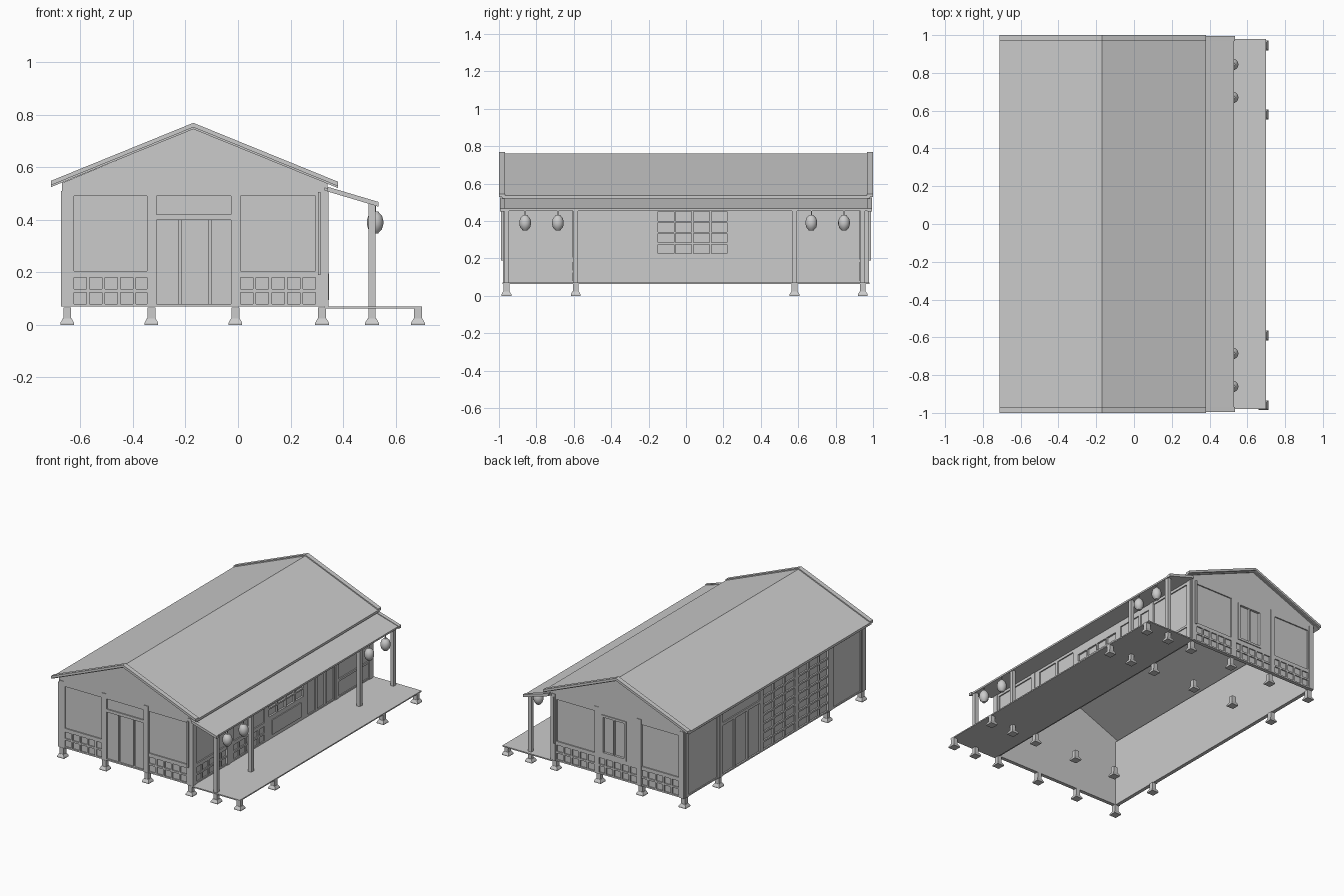
import bpy, bmesh, math

if "Cube" in bpy.data.objects:
    bpy.data.objects.remove(bpy.data.objects["Cube"])

GREY = (0.6, 0.6, 0.6, 1)
mat = bpy.data.materials.new("plain grey")
mat.use_nodes = True
mat.diffuse_color = GREY
mat.node_tree.nodes["Principled BSDF"].inputs["Base Color"].default_value = GREY

X0, X1, END = -0.67, 0.34, 0.975      # house walls
RIDGE, RIDGE_Z, SLOPE = -0.17, 0.765, 0.407
WALL_TOP, FLOOR = 0.53, 0.07
ROWS = (-0.96, -0.59, 0.58, 0.945)    # post rows along y
COLS = (-0.65, -0.33, -0.01, 0.32)    # post rows along x


def finish(name, bm):
    bmesh.ops.recalc_face_normals(bm, faces=bm.faces[:])
    me = bpy.data.meshes.new(name)
    bm.to_mesh(me)
    bm.free()
    me.materials.append(mat)
    ob = bpy.data.objects.new(name, me)
    bpy.context.collection.objects.link(ob)
    return ob


def prism(name, pts, y0, y1):
    """Extrude an x-z profile along y."""
    bm = bmesh.new()
    a = [bm.verts.new((x, y0, z)) for x, z in pts]
    b = [bm.verts.new((x, y1, z)) for x, z in pts]
    bm.faces.new(a)
    bm.faces.new(b)
    for i in range(len(pts)):
        j = (i + 1) % len(pts)
        bm.faces.new((a[i], a[j], b[j], b[i]))
    return finish(name, bm)


def box(name, x0, x1, y0, y1, z0, z1):
    return prism(name, [(x0, z0), (x1, z0), (x1, z1), (x0, z1)], y0, y1)


def lathe(name, profile, sides, loc, turn=0.0):
    """Closed turned shape from (radius, height) pairs."""
    bm = bmesh.new()
    rings = []
    for r, z in profile:
        rings.append([bm.verts.new((loc[0] + r * math.cos(turn + math.tau * i / sides),
                                    loc[1] + r * math.sin(turn + math.tau * i / sides),
                                    loc[2] + z)) for i in range(sides)])
    bm.faces.new(rings[0])
    bm.faces.new(rings[-1])
    for lo, hi in zip(rings, rings[1:]):
        for i in range(sides):
            j = (i + 1) % sides
            bm.faces.new((lo[i], lo[j], hi[j], hi[i]))
    return finish(name, bm)


def grid(a0, a1, z0, z1, cols, rows, gap, depth):
    """Openings of a lattice with bars of width gap."""
    w = (a1 - a0 + gap) / cols
    h = (z1 - z0 + gap) / rows
    return [(a0 + i * w, a0 + (i + 1) * w - gap, z0 + j * h, z0 + (j + 1) * h - gap, depth)
            for i in range(cols) for j in range(rows)]


def vents(a0, a1):
    return grid(a0, a1, 0.08, 0.18, 5, 2, 0.012, 0.008)


def wall(name, place, a0, a1, openings, thick=0.025):
    """Slab whose outer face steps in (or out) at each opening."""
    ca = sorted({round(v, 4) for o in openings for v in o[:2]} | {a0, a1})
    cz = sorted({round(v, 4) for o in openings for v in o[2:4]} | {FLOOR, WALL_TOP})
    na, nz = len(ca) - 1, len(cz) - 1

    def depth(i, j):
        if not (0 <= i < na and 0 <= j < nz):
            return thick
        a, z = (ca[i] + ca[i + 1]) / 2, (cz[j] + cz[j + 1]) / 2
        d = 0.0
        for p, q, r, s, e in openings:
            if p < a < q and r < z < s:
                d = e
        return d

    bm = bmesh.new()

    def quad(*pts):
        bm.faces.new([bm.verts.new(place(*p)) for p in pts])

    for i in range(na + 1):
        for j in range(nz + 1):
            d = depth(i, j)
            a, z = ca[i], cz[j]
            if i < na and j < nz:
                b, t = ca[i + 1], cz[j + 1]
                for k in (d, thick):
                    quad((a, k, z), (b, k, z), (b, k, t), (a, k, t))
            if j < nz and depth(i - 1, j) != d:
                e, t = depth(i - 1, j), cz[j + 1]
                quad((a, d, z), (a, e, z), (a, e, t), (a, d, t))
            if i < na and depth(i, j - 1) != d:
                e, b = depth(i, j - 1), ca[i + 1]
                quad((a, d, z), (a, e, z), (b, e, z), (b, d, z))
    bmesh.ops.remove_doubles(bm, verts=bm.verts[:], dist=0.0002)
    bmesh.ops.recalc_face_normals(bm, faces=bm.faces[:])
    bmesh.ops.dissolve_limit(bm, angle_limit=0.02, verts=bm.verts[:], edges=bm.edges[:])
    return finish(name, bm)


# Gable end walls
side_bays = [(-0.625, -0.34, 0.205, 0.49, 0.008), (0.01, 0.295, 0.205, 0.49, 0.008)]
side_bays += vents(-0.625, -0.34) + vents(0.01, 0.295)
doors = [(-0.31, -0.02, 0.42, 0.49, 0.008), (-0.31, -0.02, 0.08, 0.40, 0.01)]
doors += [(c - 0.005, c + 0.005, 0.08, 0.40, 0.018) for c in (-0.22, -0.108)]
window = [(-0.235, -0.045, 0.21, 0.48, -0.006)]
window += grid(-0.22, -0.06, 0.225, 0.465, 2, 1, 0.01, 0.01)
wall("front_wall", lambda a, d, z: (a, d - END, z), X0, X1, side_bays + doors)
wall("back_wall", lambda a, d, z: (a, END - d, z), X0, X1,
     side_bays + vents(-0.31, -0.02) + window)

# Porch side wall: panels, lattice window, counter panel and sliding doors
porch_side = [(-0.93, -0.6, 0.205, 0.49, 0.008), (-0.53, -0.37, 0.205, 0.49, 0.008),
              (-0.35, -0.2, 0.205, 0.49, 0.008), (-0.12, 0.19, 0.095, 0.195, -0.006)]
porch_side += vents(-0.93, -0.6) + vents(-0.53, -0.2)
porch_side += grid(-0.15, 0.22, 0.225, 0.45, 4, 4, 0.01, 0.012)
porch_side += grid(0.27, 0.55, 0.08, 0.47, 3, 1, 0.02, 0.008)
porch_side += [(0.6, 0.93, 0.08, 0.18, 0.006), (0.6, 0.93, 0.195, 0.49, 0.008)]
wall("porch_side_wall", lambda a, d, z: (X1 - d, a, z), -END + 0.025, END - 0.025, porch_side)

# Closed side wall: plain bays, doors with transom and two lattice screens
far_side = [(-0.93, -0.64, 0.08, 0.49, 0.006), (0.62, 0.93, 0.08, 0.49, 0.006),
            (0.16, 0.56, 0.43, 0.49, 0.008)]
far_side += grid(0.16, 0.56, 0.08, 0.41, 3, 1, 0.015, 0.01)
far_side += grid(-0.22, 0.12, 0.08, 0.49, 3, 7, 0.012, 0.01)
far_side += grid(-0.59, -0.26, 0.08, 0.49, 3, 7, 0.012, 0.01)
wall("closed_side_wall", lambda a, d, z: (X0 + d, a, z), -END + 0.025, END - 0.025, far_side)

# Gables
gable = [(X0, WALL_TOP), (X1, WALL_TOP), (X1, 0.54), (RIDGE, RIDGE_Z - 0.018), (X0, 0.54)]
prism("front_gable", gable, -END, -END + 0.025)
prism("back_gable", gable, END - 0.025, END)


# Main roof with raised barge boards
def chevron(up, down):
    top = [(x, RIDGE_Z - abs(x - RIDGE) * SLOPE) for x in (-0.712, RIDGE, 0.38)]
    return [(x, z + up) for x, z in top] + [(x, z - down) for x, z in reversed(top)]


prism("main_roof", chevron(-0.004, 0.02), -0.985, 0.985)
for s, end in ((-1, "front"), (1, "back")):
    prism(end + "_barge_board", chevron(0.004, 0.013), s * 0.968, s)

# Porch roof with edge battens
prism("porch_roof", [(X1 - 0.01, 0.523), (0.53, 0.466), (0.53, 0.454), (X1 - 0.01, 0.511)],
      -0.985, 0.985)
for s, end in ((-1, "front"), (1, "back")):
    prism(end + "_porch_batten", [(X1, 0.526), (0.535, 0.468), (0.535, 0.45), (X1, 0.508)],
          s * 0.97, s * 0.995)

# Porch floor
box("porch_floor", X1 - 0.01, 0.70, -0.98, 0.98, 0.062, FLOOR)

# Footings: stub on a tapered stone, under every post
root = math.sqrt(2)
foot = [(0.026 * root, 0), (0.026 * root, 0.008), (0.017 * root, 0.024)]
for y in ROWS:
    for x in COLS + (0.51, 0.685):
        lathe("footing_stone", foot, 4, (x, y, 0), math.pi / 4)
        tall = 0.46 if x == 0.51 else FLOOR - 0.003
        w = 0.013 if x == 0.51 else 0.015
        box("porch_post" if x == 0.51 else "footing_stub",
            x - w, x + w, y - w, y + w, 0.015, tall)

# House posts standing just proud of the walls
for s in (-1, 1):
    for x in COLS:
        box("gable_post", x - 0.017, x + 0.017, s * 0.955, s * 0.979, FLOOR, WALL_TOP - 0.005)
for y in ROWS:
    for x in (X0 + 0.01, X1 - 0.01):
        box("side_post", x - 0.014, x + 0.014, y - 0.017, y + 0.017, FLOOR, 0.51)

# Slim hanging boards at the corners by the porch
for s in (-1, 1):
    box("corner_board", 0.304, 0.314, s * 0.975, s * 0.988, 0.19, 0.505)

# Lanterns
shape = [(0.012, -0.042), (0.016, -0.036), (0.026, -0.026), (0.031, -0.008), (0.031, 0.008),
         (0.026, 0.026), (0.016, 0.036), (0.012, 0.042)]
for y in (-0.86, -0.685, 0.67, 0.845):
    lantern = lathe("lantern", shape, 16, (0.522, y, 0.39))
    lathe("lantern_cord", [(0.003, 0), (0.003, 0.035)], 6, (0.522, y, 0.43))
    bpy.ops.object.select_all(action='DESELECT')
    lantern.select_set(True)
    bpy.context.view_layer.objects.active = lantern
    bpy.ops.object.shade_smooth_by_angle(angle=math.radians(50))
